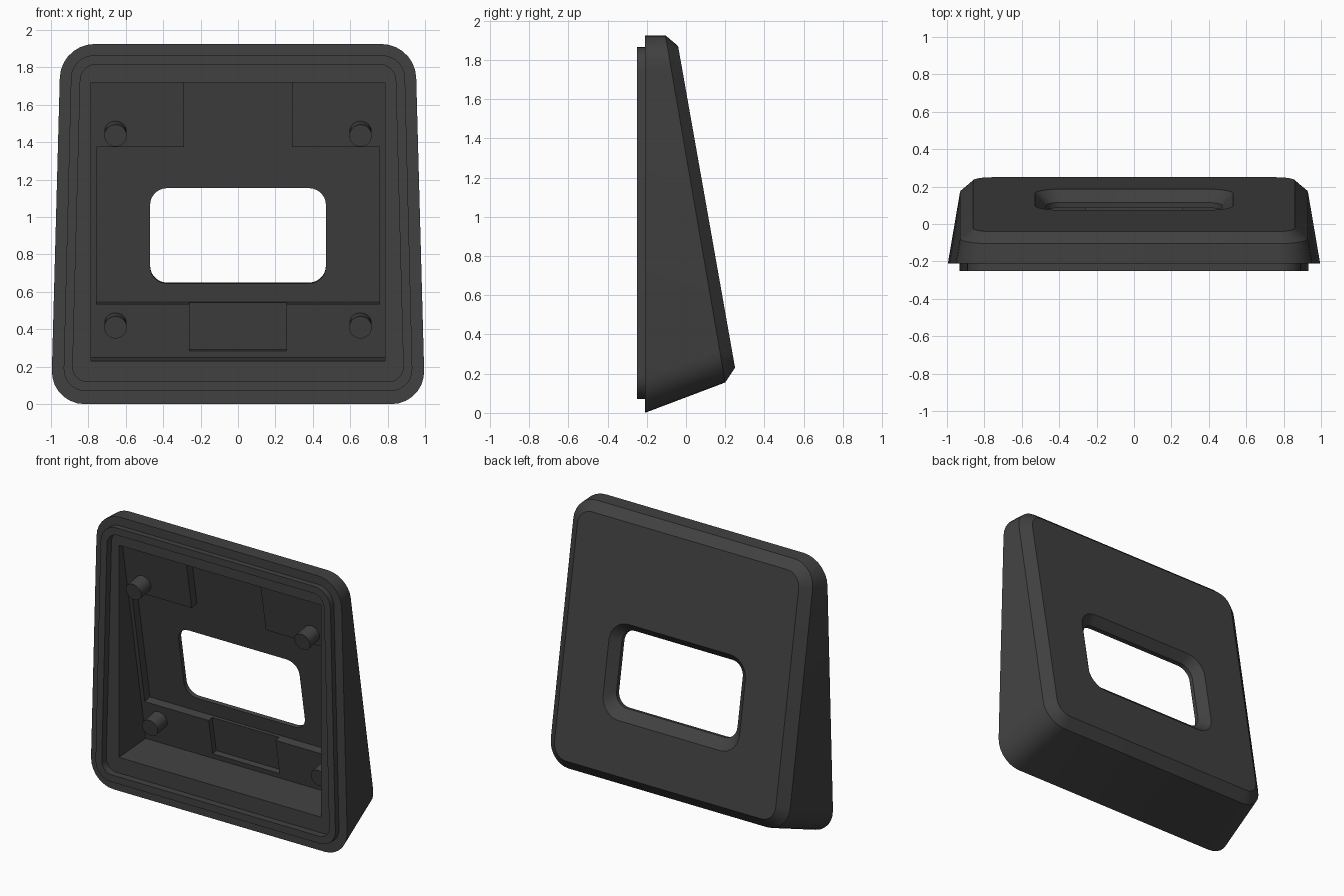
import bpy, bmesh, math
from mathutils import Vector

if "Cube" in bpy.data.objects:
    bpy.data.objects.remove(bpy.data.objects["Cube"])

SLOPE = -0.177            # lean of the sloping panel (dy/dz)

mat = bpy.data.materials.new("charcoal plastic")
mat.diffuse_color = (0.052, 0.052, 0.052, 1)
mat.use_nodes = True
mat.node_tree.nodes["Principled BSDF"].inputs["Base Color"].default_value = mat.diffuse_color


def ring(y0, slope, hw0, hw1, z0, z1, r=0.0, seg=7):
    """Rounded trapezoid in x/z, laid on the plane y = y0 + slope * z."""
    if r == 0:
        seg = 0
    corners = [(1, z0 + r, -90), (1, z1 - r, 0), (-1, z1 - r, 90), (-1, z0 + r, 180)]
    pts = []
    for side, cz, start in corners:
        for i in range(seg + 1):
            a = math.radians(start + 90 * i / max(seg, 1))
            z = cz + r * math.sin(a)
            hw = hw0 + (hw1 - hw0) * (z - z0) / (z1 - z0)
            x = side * (hw - r) + r * math.cos(a)
            pts.append(Vector((x, y0 + slope * z, z)))
    return pts


def tilted(d, hw, z0, z1, r=0.0):
    """Ring parallel to the sloping panel, d inside its outer surface."""
    s = SLOPE * (d - 0.15)
    return ring(0.2907 - d, SLOPE, hw, hw, z0 + s, z1 + s, r)


def loft(name, rings):
    bm = bmesh.new()
    loops = [[bm.verts.new(p) for p in r] for r in rings]
    n = len(loops[0])
    for a, b in zip(loops, loops[1:]):
        for i in range(n):
            j = (i + 1) % n
            bm.faces.new((a[i], a[j], b[j], b[i]))
    bm.faces.new(loops[0])
    bm.faces.new(loops[-1])
    bmesh.ops.recalc_face_normals(bm, faces=bm.faces)
    me = bpy.data.meshes.new(name)
    bm.to_mesh(me)
    bm.free()
    ob = bpy.data.objects.new(name, me)
    bpy.context.collection.objects.link(ob)
    me.materials.append(mat)
    return ob


def activate(ob):
    bpy.ops.object.select_all(action='DESELECT')
    ob.select_set(True)
    bpy.context.view_layer.objects.active = ob


def cut(ob, cutter):
    cutter.hide_render = True
    activate(ob)
    m = ob.modifiers.new("cut", 'BOOLEAN')
    m.operation = 'DIFFERENCE'
    m.solver = 'EXACT'
    m.object = cutter
    bpy.ops.object.modifier_apply(modifier=m.name)
    bpy.data.objects.remove(cutter)


# Wedge housing: raised lip, front rim, drafted sides, chamfer, sloping panel
housing = loft("housing", [
    ring(-0.25, 0, 0.935, 0.89, 0.07, 1.865, 0.12),
    ring(-0.21, 0, 0.935, 0.89, 0.07, 1.865, 0.12),
    ring(-0.21, 0, 1.0, 0.948, 0.0, 1.925, 0.18),
    ring(0.2267, -0.1723, 0.93, 0.93, 0.155, 1.925, 0.16),
    ring(0.2907, SLOPE, 0.86, 0.86, 0.23, 1.87, 0.10),
])

# Shallow step inside the lip
cut(housing, loft("lip_recess", [
    ring(-0.30, 0, 0.886, 0.841, 0.12, 1.815, 0.08),
    ring(-0.20, 0, 0.886, 0.841, 0.12, 1.815, 0.08)]))

# Main cavity down to the corner pads
cut(housing, loft("cavity", [
    ring(-0.30, 0, 0.785, 0.785, 0.223, 1.72),
    ring(0.2907 - 0.15, SLOPE, 0.785, 0.785, 0.25, 1.72)]))

# Deeper central recess and the channels between the pads
for name, depth, hw, z0, z1 in (("panel_recess", 0.09, 0.757, 0.535, 1.375),
                                ("upper_channel", 0.09, 0.288, 1.2, 1.719),
                                ("lower_channel", 0.11, 0.26, 0.285, 0.7)):
    cut(housing, loft(name, [tilted(0.2, hw, z0, z1), tilted(depth, hw, z0, z1)]))

# Window with a bevelled outer edge
cut(housing, loft("window", [
    tilted(-0.02, 0.55, 0.537, 1.21, 0.15),
    tilted(0.06, 0.47, 0.634, 1.144, 0.09),
    tilted(0.30, 0.47, 0.634, 1.144, 0.09)]))

activate(housing)
bpy.ops.object.shade_smooth_by_angle(angle=math.radians(28))

# Four mounting posts standing square to the pads
normal = Vector((0, -1, SLOPE)).normalized()
for level, z in (("lower", 0.41), ("upper", 1.435)):
    for side, sx in (("left", -1), ("right", 1)):
        tip = Vector((sx * 0.655, 0.2907 + SLOPE * z - 0.26, z))
        length = 0.13
        bpy.ops.mesh.primitive_cylinder_add(
            vertices=32, radius=0.06, depth=length,
            location=tip - normal * length / 2,
            rotation=normal.to_track_quat('Z', 'Y').to_euler())
        post = bpy.context.object
        post.name = f"{level}_{side}_post"
        post.data.materials.append(mat)
        bpy.ops.object.shade_smooth_by_angle(angle=math.radians(30))
